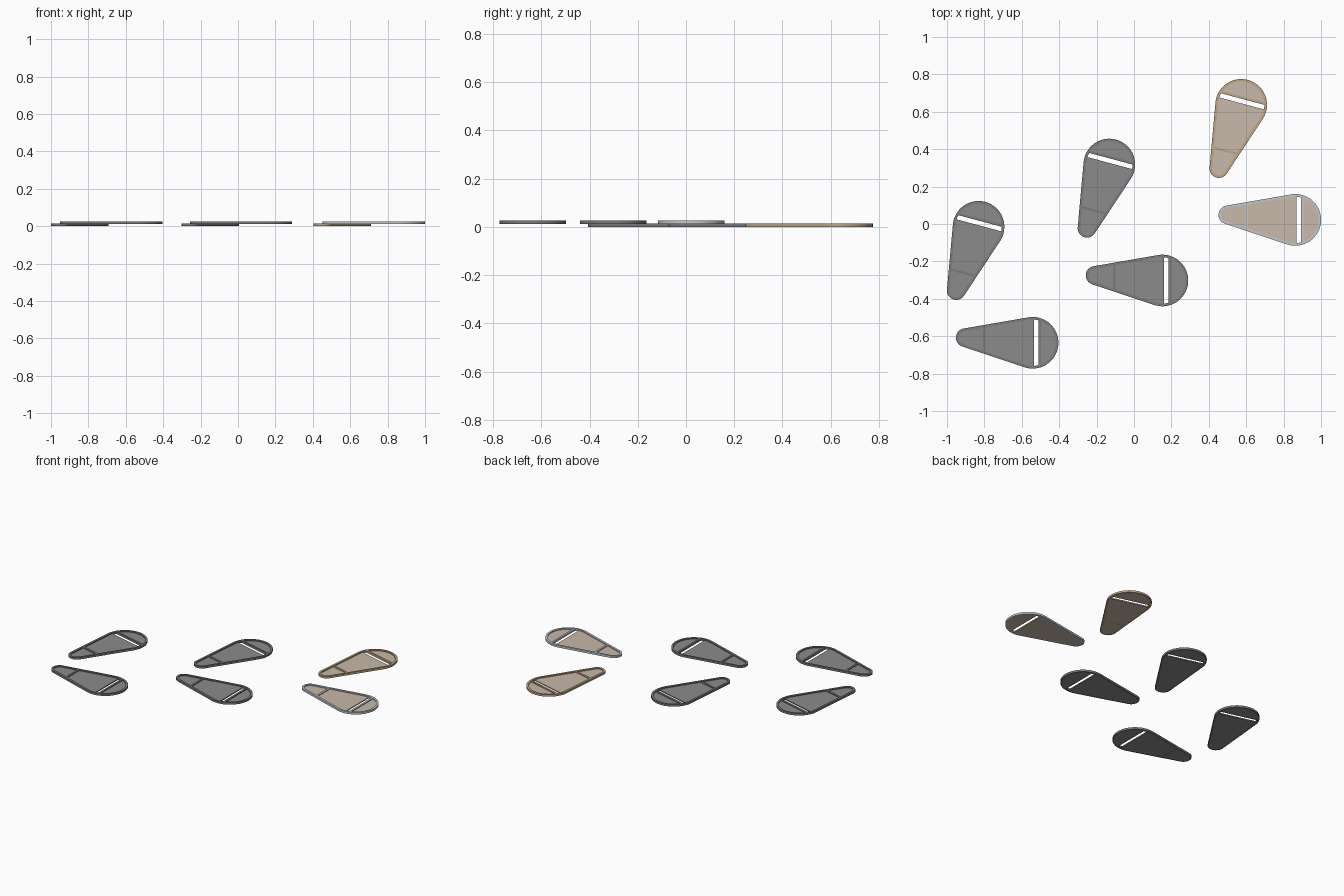
import bpy, bmesh, math

if "Cube" in bpy.data.objects:
    bpy.data.objects.remove(bpy.data.objects["Cube"])

BIG_R, SMALL_R = 0.138, 0.050          # teardrop end radii
TIP = (-0.36, 0.027)                   # small end relative to big end
RIM, HEIGHT, FLOOR = 0.014, 0.0135, 0.007


def material(name, rgb):
    m = bpy.data.materials.new(name)
    m.diffuse_color = (*rgb, 1)
    m.use_nodes = True
    m.node_tree.nodes["Principled BSDF"].inputs["Base Color"].default_value = m.diffuse_color
    return m


def teardrop(inset=0.0, n=40):
    """Outline of two circles joined by tangents, counter-clockwise."""
    R, r = BIG_R - inset, SMALL_R - inset
    d = math.hypot(*TIP)
    axis = math.atan2(-TIP[1], -TIP[0])
    a = math.acos(-(R - r) / d)        # tangent angle measured from axis
    pts = []
    for i in range(n + 1):
        t = axis - a + 2 * a * i / n
        pts.append((R * math.cos(t), R * math.sin(t)))
    for i in range(n // 2 + 1):
        t = axis + a + (2 * math.pi - 2 * a) * i / (n // 2)
        pts.append((TIP[0] + r * math.cos(t), TIP[1] + r * math.sin(t)))
    return pts


def clip(pts, x, keep_right):
    """Keep the part of a convex outline on one side of a vertical line."""
    s = 1 if keep_right else -1
    out = []
    for p, q in zip(pts, pts[1:] + pts[:1]):
        dp, dq = s * (p[0] - x), s * (q[0] - x)
        if dp >= 0:
            out.append(p)
        if dp * dq < 0:
            f = dp / (dp - dq)
            out.append((x, p[1] + f * (q[1] - p[1])))
    return out


def finish(bm, name, place, mat):
    bmesh.ops.recalc_face_normals(bm, faces=bm.faces)
    me = bpy.data.meshes.new(name)
    bm.to_mesh(me)
    bm.free()
    me.materials.append(mat)
    ob = bpy.data.objects.new(name, me)
    bpy.context.collection.objects.link(ob)
    x, y, z, ang = place
    ob.location = (x, y, z)
    ob.rotation_euler.z = math.radians(ang)


def plate(name, pts, height, place, mat):
    bm = bmesh.new()
    lo = [bm.verts.new((x, y, 0)) for x, y in pts]
    hi = [bm.verts.new((x, y, height)) for x, y in pts]
    bm.faces.new(lo)
    bm.faces.new(hi)
    for i in range(len(pts)):
        j = (i + 1) % len(pts)
        bm.faces.new((lo[i], lo[j], hi[j], hi[i]))
    finish(bm, name, place, mat)


def ring(name, place, mat):
    bm = bmesh.new()
    outer, inner = teardrop(), teardrop(RIM)
    loops = [[bm.verts.new((x, y, z)) for x, y in o]
             for o, z in ((outer, 0), (outer, HEIGHT), (inner, HEIGHT), (inner, 0))]
    n = len(outer)
    for k in range(4):
        a, b = loops[k], loops[(k + 1) % 4]
        for i in range(n):
            j = (i + 1) % n
            bm.faces.new((a[i], a[j], b[j], b[i]))
    finish(bm, name, place, mat)


def strip(x0, x1):
    return clip(clip(teardrop(RIM), x0, True), x1, False)


def paddle(label, place, frame_mat, panel_mat):
    ring(label + "_rim", place, frame_mat)
    # recessed floor either side of the open slot
    plate(label + "_panel", clip(teardrop(RIM), 0.008, False), FLOOR, place, panel_mat)
    plate(label + "_cap_panel", clip(teardrop(RIM), 0.032, True), FLOOR, place, panel_mat)
    # raised cross ribs
    plate(label + "_tip_rib", strip(-0.265, -0.252), HEIGHT - 0.001, place, frame_mat)
    plate(label + "_slot_rib", strip(0.032, 0.045), HEIGHT - 0.001, place, frame_mat)


dark = material("dark_grey", (0.20, 0.20, 0.20))
grey = material("panel_grey", (0.26, 0.26, 0.26))
silver = material("silver", (0.55, 0.57, 0.60))
bronze = material("bronze", (0.52, 0.38, 0.23))
beige = material("beige", (0.58, 0.48, 0.40))

# three pairs: a tilted lower paddle and a level upper paddle
pairs = [
    ("left", (-0.831, -0.015), (-0.542, -0.635), dark, dark, grey),
    ("middle", (-0.132, 0.318), (0.152, -0.302), dark, dark, grey),
    ("right", (0.573, 0.637), (0.862, 0.022), bronze, silver, beige),
]
for side, low, high, low_mat, high_mat, fill in pairs:
    paddle(side + "_tilted_paddle", (*low, 0, 75), low_mat, fill)
    paddle(side + "_level_paddle", (*high, 0.0125, 0), high_mat, fill)
